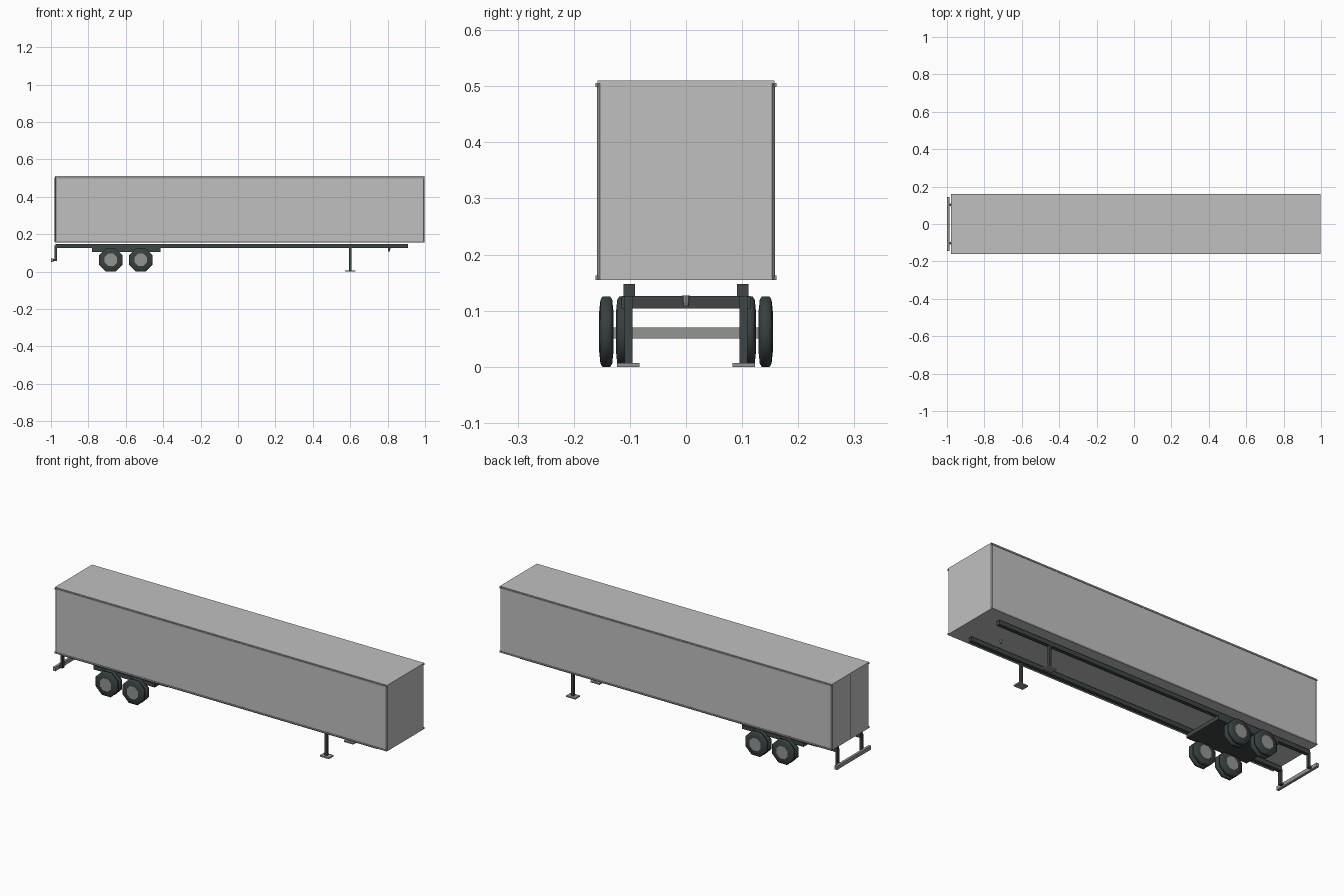
import bpy
import bmesh
import math

cube = bpy.data.objects.get("Cube")
if cube:
    bpy.data.objects.remove(cube, do_unlink=True)


def material(name, color):
    m = bpy.data.materials.new(name)
    m.use_nodes = True
    m.diffuse_color = (*color, 1)
    m.node_tree.nodes["Principled BSDF"].inputs["Base Color"].default_value = (*color, 1)
    return m


PANEL = material("light grey panel", (0.52, 0.53, 0.52))
METAL = material("mid grey metal", (0.29, 0.30, 0.29))
FRAME = material("dark frame", (0.05, 0.06, 0.06))
RUBBER = material("tyre rubber", (0.04, 0.05, 0.05))


def finish(name, bm, *mats):
    bmesh.ops.recalc_face_normals(bm, faces=bm.faces)
    mesh = bpy.data.meshes.new(name)
    bm.to_mesh(mesh)
    bm.free()
    for m in mats:
        mesh.materials.append(m)
    obj = bpy.data.objects.new(name, mesh)
    bpy.context.collection.objects.link(obj)
    return obj


def box(name, x, y, z, mat):
    """Box given as (low, high) ranges on each axis."""
    bm = bmesh.new()
    bmesh.ops.create_cube(bm, size=1)
    for v in bm.verts:
        v.co = [r[0] if c < 0 else r[1] for c, r in zip(v.co, (x, y, z))]
    return finish(name, bm, mat)


def pair(name, x, y, z, mat):
    """The same box on both sides; y is given for the left side."""
    box(name + "_left", x, y, z, mat)
    box(name + "_right", x, (-y[1], -y[0]), z, mat)


# Cargo body with chamfered upright corners
REAR, NOSE = -0.979, 0.998
bm = bmesh.new()
bmesh.ops.create_cube(bm, size=1)
for v in bm.verts:
    v.co = (REAR if v.co.x < 0 else NOSE,
            math.copysign(0.159, v.co.y),
            0.155 if v.co.z < 0 else 0.506)
uprights = [e for e in bm.edges if abs(e.verts[0].co.z - e.verts[1].co.z) > 0.1]
bmesh.ops.bevel(bm, geom=uprights, offset=0.006, segments=1, affect='EDGES')
bm.normal_update()
for f in bm.faces:
    if abs(f.normal.x) > 0.3 and abs(f.normal.y) > 0.3:
        f.material_index = 1
finish("cargo_body", bm, PANEL, METAL)

# Roof cap, side rails and the seam between the rear doors
box("roof", (REAR, NOSE), (-0.158, 0.158), (0.505, 0.51), PANEL)
pair("bottom_rail", (REAR, NOSE), (0.157, 0.161), (0.155, 0.163), METAL)
pair("top_rail", (REAR, NOSE), (0.157, 0.161), (0.499, 0.506), METAL)
box("door_seam", (REAR - 0.001, REAR), (-0.001, 0.001), (0.158, 0.503), FRAME)

# Chassis beams and bogie
pair("chassis_beam", (-0.975, 0.91), (0.091, 0.111), (0.125, 0.148), FRAME)
box("bogie", (-0.78, -0.415), (-0.115, 0.115), (0.104, 0.126), FRAME)

# Landing legs
pair("landing_leg", (0.593, 0.606), (0.095, 0.11), (0.005, 0.126), FRAME)
pair("landing_foot", (0.573, 0.627), (0.083, 0.123), (0, 0.007), METAL)

# Rear bumper and its hangers
box("rear_bumper", (-1, -0.986), (-0.145, 0.145), (0.05, 0.07), METAL)
pair("bumper_hanger", (-0.98, -0.967), (0.095, 0.11), (0.058, 0.14), FRAME)
pair("bumper_arm", (-0.988, -0.967), (0.095, 0.11), (0.056, 0.068), FRAME)

# Kingpin
bm = bmesh.new()
bmesh.ops.create_cone(bm, cap_ends=True, segments=8, radius1=0.005,
                      radius2=0.007, depth=0.019)
bmesh.ops.translate(bm, verts=bm.verts, vec=(0.808, 0, 0.118))
finish("kingpin", bm, METAL)


# Dual eight-sided wheels: rounded tyre with flat hub discs
def wheel(name, cx, cy):
    sides, cz = 8, 0.0625
    corner = cz / math.cos(math.pi / sides)
    profile = [(-0.013, 0.036), (-0.0105, corner - 0.006), (-0.007, corner),
               (0.007, corner), (0.0105, corner - 0.006), (0.013, 0.036)]
    bm = bmesh.new()
    rings = []
    for y, r in profile:
        ring = []
        for i in range(sides):
            a = (i + 0.5) * math.tau / sides
            ring.append(bm.verts.new((cx + r * math.cos(a), cy + y, cz + r * math.sin(a))))
        rings.append(ring)
    for a, b in zip(rings, rings[1:]):
        for i in range(sides):
            j = (i + 1) % sides
            f = bm.faces.new((a[i], a[j], b[j], b[i]))
            f.smooth = True
    for ring in (rings[0], rings[-1]):
        hub = bm.faces.new(ring)
        hub.material_index = 1
        for e in hub.edges:
            e.smooth = False
    finish(name, bm, RUBBER, METAL)


for axle, cx in (("rear", -0.68), ("front", -0.52)):
    for side, s in (("left", 1), ("right", -1)):
        wheel(f"{axle}_outer_wheel_{side}", cx, s * 0.142)
        wheel(f"{axle}_inner_wheel_{side}", cx, s * 0.112)
